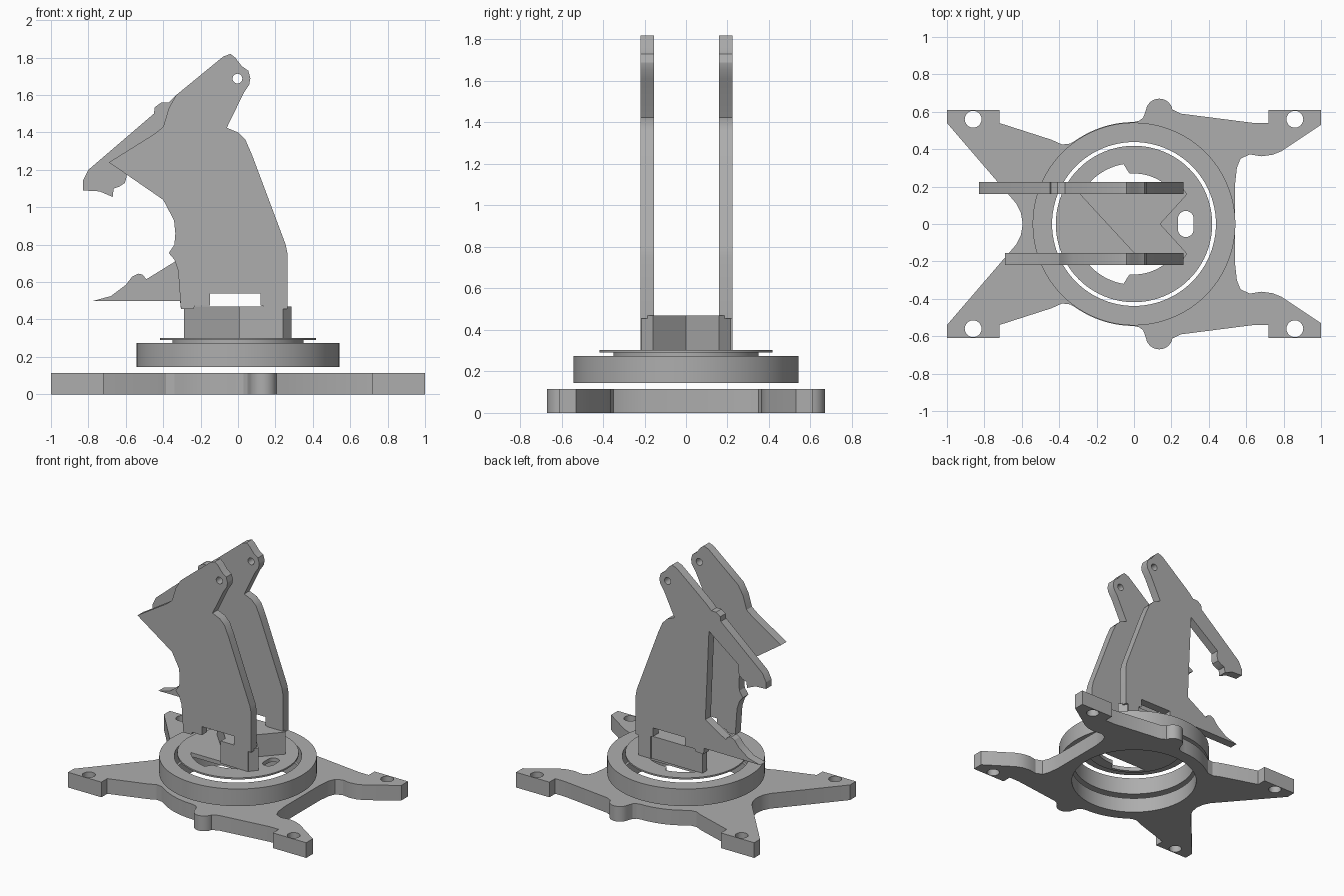
import bpy
import bmesh
import math
from mathutils import Matrix

default_cube = bpy.data.objects.get("Cube")
if default_cube:
    bpy.data.objects.remove(default_cube, do_unlink=True)

# One plain grey for every part
grey = bpy.data.materials.new("plain grey")
grey.use_nodes = True
colour = (.42, .42, .42, 1)
grey.diffuse_color = colour
grey.node_tree.nodes["Principled BSDF"].inputs["Base Color"].default_value = colour


def arc(radius, start=0, end=360, centre=(0, 0), steps=64):
    """Points along a circular arc; a full turn leaves out the repeated end."""
    full_turn = abs(end - start) == 360
    count = steps if full_turn else steps + 1
    points = []
    for i in range(count):
        angle = math.radians(start + (end - start) * i / steps)
        points.append((centre[0] + radius * math.cos(angle),
                       centre[1] + radius * math.sin(angle)))
    return points


def mirror_y(points):
    """The same outline reflected across the x axis, in reverse order."""
    return [(x, -y) for x, y in reversed(points)]


def slab(name, outline, low, high, holes=(), upright=False):
    """Extrude a flat outline with holes, along z or, if upright, along y."""
    curve = bpy.data.curves.new(name + " outline", "CURVE")
    curve.dimensions = "2D"
    curve.fill_mode = "BOTH"
    curve.extrude = (high - low) / 2
    for loop in [outline, *holes]:
        spline = curve.splines.new("POLY")
        spline.points.add(len(loop) - 1)
        for point, (x, y) in zip(spline.points, loop):
            point.co = (x, y, 0, 1)
        spline.use_cyclic_u = True
    helper = bpy.data.objects.new(name + " helper", curve)
    bpy.context.collection.objects.link(helper)
    bpy.context.view_layer.update()
    depsgraph = bpy.context.evaluated_depsgraph_get()
    mesh = bpy.data.meshes.new_from_object(helper.evaluated_get(depsgraph))
    bpy.data.objects.remove(helper, do_unlink=True)
    bpy.data.curves.remove(curve)

    # Weld the caps to the walls and move the slab into place
    middle = (low + high) / 2
    if upright:
        place = Matrix.Translation((0, middle, 0)) @ Matrix.Rotation(math.pi / 2, 4, "X")
    else:
        place = Matrix.Translation((0, 0, middle))
    bm = bmesh.new()
    bm.from_mesh(mesh)
    bmesh.ops.remove_doubles(bm, verts=bm.verts, dist=.0001)
    bmesh.ops.transform(bm, matrix=place, verts=bm.verts)
    bmesh.ops.recalc_face_normals(bm, faces=bm.faces)
    bm.to_mesh(mesh)
    bm.free()
    mesh.materials.clear()
    mesh.materials.append(grey)
    part = bpy.data.objects.new(name, mesh)
    bpy.context.collection.objects.link(part)
    bpy.ops.object.select_all(action="DESELECT")
    part.select_set(True)
    bpy.context.view_layer.objects.active = part
    bpy.ops.object.shade_smooth_by_angle(angle=math.radians(25))
    return part


# Four-armed base: half outline from the right side round to the left, mirrored
right_arm = [
    (.54, .21), (.55, .3), (.57, .35), (.62, .372), (.68, .362), (.74, .37),
    (.79, .39), (1, .53), (1, .61), (.72, .61), (.72, .54), (.64, .54),
    (.25, .59), (.21, .61),
]
side_bump = arc(.072, 10, 170, centre=(.135, .598), steps=16)
shoulder = [(.05, .57), (.03, .553)]
left_arm = [
    (-.34, .43), (-.385, .425), (-.44, .45), (-.72, .54), (-.72, .61),
    (-1, .61), (-1, .54), (-.63, .11), (-.605, .06),
]
half = right_arm + side_bump + shoulder + arc(.545, 90, 124, steps=12) + left_arm
base_outline = half + [(-.595, 0)] + mirror_y(half)
screw_holes = [arc(.045, centre=(sx * .86, sy * .56), steps=24)
               for sx in (-1, 1) for sy in (-1, 1)]
slab("base_plate", base_outline, 0, .115, [arc(.45), *screw_holes])

# Bearing ring above the base
slab("bearing_ring", arc(.542, steps=96), .145, .275, [arc(.438, steps=96)])

# Turntable with two crescent openings and a small slot
crescent = arc(.325, 143, 100, steps=14) + arc(.27, 95, 48, steps=12) + [(.2, .19), (-.26, .19)]
slot = arc(.042, 0, 180, (.277, .028), 12) + arc(.042, 180, 360, (.277, -.028), 12)
openings = [crescent, mirror_y(crescent), slot]
slab("turntable", arc(.418, steps=96), .29, .302, openings)
slab("turntable_step", arc(.35, steps=96), .272, .29, openings)

# Block joining the feet, with a slanted face and a notch
block = [
    (-.29, .16), (.005, -.16), (.005, -.215), (.24, -.215), (.285, -.16),
    (.14, 0), (.285, .16), (.24, .215), (-.29, .215),
]
slab("centre_block", block, .3, .47)

# Edge shared by both side plates: crest, ear, back and foot
shared_edge = [
    (-.33, 1.6), (-.08, 1.805), (-.04, 1.82), (-.015, 1.8), (.02, 1.755),
    (.055, 1.73), (.066, 1.69), (.06, 1.655), (.03, 1.61), (-.06, 1.425),
    (0, 1.4), (.04, 1.36), (.075, 1.28), (.255, .8), (.265, .75),
    (.265, .455), (.24, .455), (.24, .3), (.14, .3), (.14, .47),
    (.12, .475), (.12, .54), (-.15, .54), (-.15, .475), (-.23, .475),
    (-.24, .455), (-.305, .455),
]
pivot_hole = arc(.026, centre=(-.003, 1.688), steps=24)

# Front plate: pointed nose and curved throat
front_edge = [
    (-.32, .66), (-.34, .72), (-.37, .755), (-.34, .8), (-.335, .86),
    (-.342, .93), (-.4, 1.04), (-.69, 1.24), (-.45, 1.39), (-.4, 1.43),
    (-.37, 1.53),
]
slab("front_side_plate", shared_edge + front_edge, -.22, -.155, [pivot_hole], upright=True)

# Back plate: open jaw with a long upper arm and a lower hook
lower_hook = [
    (-.31, .5), (-.78, .498), (-.68, .525), (-.6, .585), (-.565, .63),
    (-.535, .645), (-.51, .64), (-.49, .615), (-.32, .72),
]
upper_arm = [
    (-.35, 1.4), (-.6, 1.21), (-.595, 1.165), (-.605, 1.13), (-.635, 1.11),
    (-.665, 1.1), (-.67, 1.055), (-.74, 1.085), (-.83, 1.09), (-.83, 1.14),
    (-.8, 1.2), (-.45, 1.5), (-.445, 1.535), (-.41, 1.56), (-.37, 1.56),
]
slab("back_side_plate", shared_edge + lower_hook + upper_arm, .16, .225,
     [pivot_hole], upright=True)
